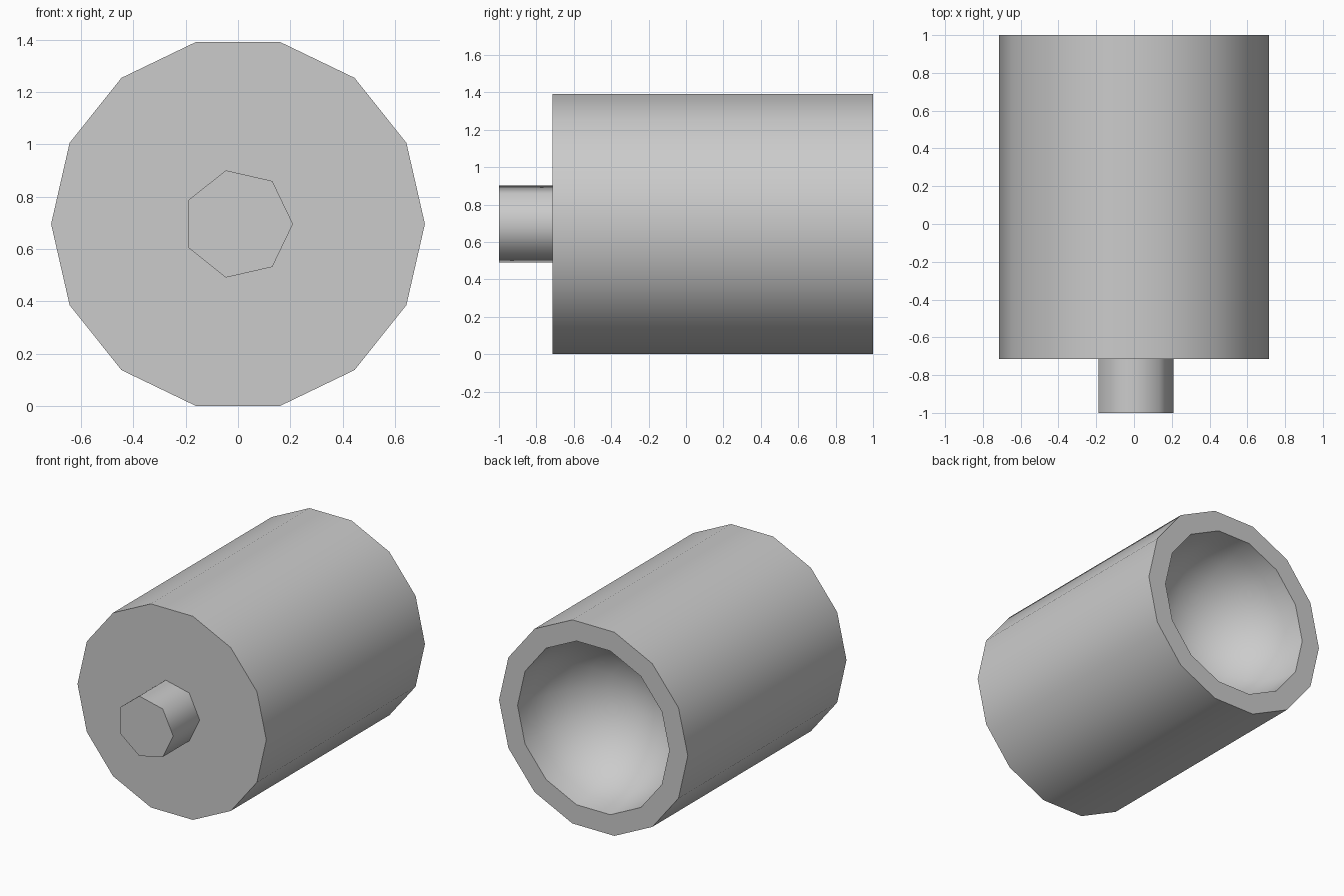
import bpy, bmesh
from math import sin, cos, pi, radians

if "Cube" in bpy.data.objects:
    bpy.data.objects.remove(bpy.data.objects["Cube"])

R, BORE = 0.714, 0.574
CZ = R * cos(pi / 14)          # flat of the 14-sided body rests on z = 0


def lathe(name, profile, sides, angle):
    """Revolve (radius, y) points around the y axis; radius 0 closes to a point."""
    bm = bmesh.new()
    rings = []
    for r, y in profile:
        n = sides if r > 0 else 1
        rings.append([bm.verts.new((r * cos(2 * pi * i / sides), y,
                                    CZ + r * sin(2 * pi * i / sides))) for i in range(n)])
    for a, b in zip(rings, rings[1:]):
        for i in range(sides):
            j = (i + 1) % sides
            if len(a) == 1:
                bm.faces.new((a[0], b[j], b[i]))
            elif len(b) == 1:
                bm.faces.new((a[i], a[j], b[0]))
            else:
                bm.faces.new((a[i], a[j], b[j], b[i]))
    bmesh.ops.recalc_face_normals(bm, faces=bm.faces)
    mesh = bpy.data.meshes.new(name)
    bm.to_mesh(mesh)
    bm.free()
    ob = bpy.data.objects.new(name, mesh)
    bpy.context.collection.objects.link(ob)
    bpy.ops.object.select_all(action='DESELECT')
    ob.select_set(True)
    bpy.context.view_layer.objects.active = ob
    bpy.ops.object.shade_smooth_by_angle(angle=radians(angle))
    return ob


# Barrel with a hemispherical hollow in its back end
ROWS = 7
bowl = [(BORE * cos(pi / 2 * k / ROWS), 1 - BORE * sin(pi / 2 * k / ROWS)) for k in range(ROWS)]
lathe("barrel", [(0, -0.714), (R, -0.714), (R, 1)] + bowl + [(0, 1 - BORE)], 14, 40)

# Seven-sided stub on the front, seated slightly inside the barrel
lathe("front_stub", [(0, -1), (0.21, -1), (0.21, -0.70), (0, -0.70)], 7, 60)
